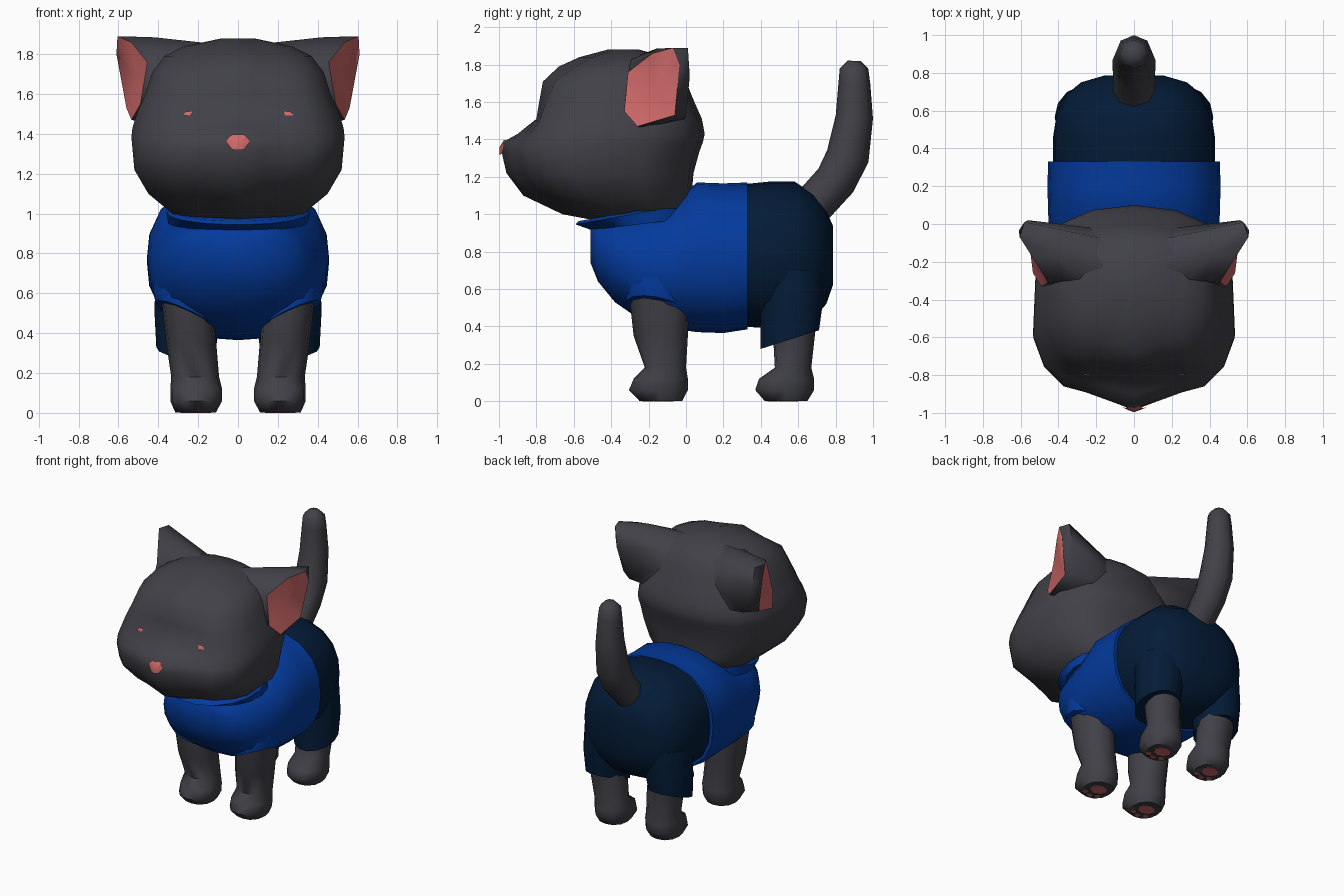
import bpy, bmesh, math
from mathutils import Vector
from mathutils.bvhtree import BVHTree

if "Cube" in bpy.data.objects:
    bpy.data.objects.remove(bpy.data.objects["Cube"])


def material(name, r, g, b):
    m = bpy.data.materials.new(name)
    m.diffuse_color = (r, g, b, 1)
    m.use_nodes = True
    m.node_tree.nodes["Principled BSDF"].inputs["Base Color"].default_value = m.diffuse_color
    return m


FUR = material("grey fur", 0.052, 0.052, 0.064)
BLUE = material("blue shirt", 0.001, 0.042, 0.335)
NAVY = material("navy trousers", 0.001, 0.011, 0.038)
PINK = material("pink skin", 0.62, 0.14, 0.14)


def finish(name, bm, mats, mirror=False, angle=40, fix=True):
    if fix:
        bmesh.ops.recalc_face_normals(bm, faces=bm.faces)
    me = bpy.data.meshes.new(name)
    bm.to_mesh(me)
    bm.free()
    for m in mats:
        me.materials.append(m)
    for p in me.polygons:
        p.use_smooth = True
    me.set_sharp_from_angle(angle=math.radians(angle))
    ob = bpy.data.objects.new(name, me)
    bpy.context.collection.objects.link(ob)
    if mirror:
        ob.modifiers.new("Mirror", 'MIRROR')
    return ob


def loft(name, rings, mat, mirror=False, angle=40):
    """Skin a list of equal-length point rings and cap both ends."""
    bm = bmesh.new()
    vs = [[bm.verts.new(p) for p in r] for r in rings]
    n = len(rings[0])
    for a, b in zip(vs, vs[1:]):
        for i in range(n):
            j = (i + 1) % n
            bm.faces.new((a[i], a[j], b[j], b[i]))
    bm.faces.new(vs[0])
    bm.faces.new(vs[-1])
    return finish(name, bm, [mat], mirror, angle)


def oval(n=12, power=2.0):
    """Unit superellipse points."""
    out = []
    for i in range(n):
        c, s = math.cos(2 * math.pi * i / n), math.sin(2 * math.pi * i / n)
        k = (abs(c) ** power + abs(s) ** power) ** (-1 / power)
        out.append((c * k, s * k))
    return out


# Head: horizontal rings (z, front at centre, front at cheek, back, half width)
def head_ring(z, yc, yf, yb, w):
    L = lambda a, b, t: a + (b - a) * t
    half = [(0, yc), (.24 * w, L(yc, yf, .38)), (.48 * w, L(yc, yf, .75)),
            (.70 * w, yf), (.90 * w, yf + .2 * w), (w, yf + .47 * w),
            (.97 * w, L(yf, yb, .68)), (.76 * w, yb - .2 * w), (.42 * w, yb - .05 * w), (0, yb)]
    return [(x, y, z) for x, y in half] + [(-x, y, z) for x, y in half[-2:0:-1]]


HEAD = [(.97, -.50, -.42, -.02, .27), (1.0, -.66, -.52, .02, .33), (1.1, -.87, -.74, .03, .45),
        (1.22, -.96, -.84, .04, .52), (1.33, -.985, -.86, .07, .53), (1.385, -.98, -.84, .09, .535),
        (1.43, -.90, -.81, .10, .53), (1.51, -.80, -.78, .085, .505), (1.6, -.785, -.75, .045, .465),
        (1.71, -.765, -.70, .0, .43), (1.79, -.68, -.59, -.04, .37),
        (1.84, -.57, -.50, -.10, .27), (1.88, -.42, -.37, -.25, .08)]
head = loft("head", [head_ring(*r) for r in HEAD], FUR, angle=60)
tree = BVHTree.FromPolygons([v.co for v in head.data.vertices],
                            [p.vertices[:] for p in head.data.polygons])


# Nose and eyes: thin fans laid onto the face
def face_patch(name, cx, cz, outline, mirror, lift):
    bm = bmesh.new()

    def put(x, z):
        hit = tree.ray_cast(Vector((x, -3, z)), Vector((0, 1, 0)))[0]
        return bm.verts.new(hit + Vector((0, -lift, 0)))
    c = put(cx, cz)
    ring = [put(cx + x, cz + z) for x, z in outline]
    for i, v in enumerate(ring):
        bm.faces.new((c, v, ring[(i + 1) % len(ring)]))
    finish(name, bm, [PINK], mirror, fix=False)


face_patch("nose", 0, 1.36, [(.062, .003), (.045, .026), (.03, .036), (0, .036), (-.03, .036), (-.045, .026),
                             (-.062, .003), (-.03, -.038), (0, -.042), (.03, -.038)], False, .014)
face_patch("eye", .25, 1.503, [(.031, -.009), (.012, .010), (-.027, .012), (-.012, -.010)], True, .009)

# Ears: loft from the rim into the head, with a pink dished inner face
RIM = [(.455, -.31, 1.76), (.535, -.18, 1.86), (.605, -.07, 1.89), (.61, -.035, 1.80),
       (.56, -.06, 1.53), (.535, -.26, 1.47), (.49, -.33, 1.55)]
MID = [(.37, -.30, 1.79), (.42, -.16, 1.885), (.58, .01, 1.89), (.56, .02, 1.74),
       (.47, .0, 1.52), (.47, -.22, 1.46), (.43, -.33, 1.56)]
BASE = [(.2, -.38, 1.79), (.1, -.25, 1.85), (.15, -.08, 1.79), (.22, -.02, 1.66),
        (.28, -.01, 1.5), (.3, -.2, 1.42), (.3, -.32, 1.56)]
bm = bmesh.new()
rings = [[bm.verts.new(p) for p in r] for r in (BASE, MID, RIM)]
for a, b in zip(rings, rings[1:]):
    for i in range(7):
        j = (i + 1) % 7
        bm.faces.new((a[i], a[j], b[j], b[i]))
bm.faces.new(rings[0])
dish = bm.verts.new((.51, -.17, 1.68))
for i in range(7):
    bm.faces.new((rings[2][i], rings[2][(i + 1) % 7], dish)).material_index = 1
finish("ear", bm, [FUR, PINK], True, angle=65)


# Torso clothes: upright sections along y (y, bottom, top, half width)
def sections(rows, n=20, power=2.4):
    return [[(x * w, y, (a + b) / 2 + z * (b - a) / 2) for x, z in oval(n, power)]
            for y, a, b, w in rows]


loft("shirt", sections([(-.51, .74, .93, .15), (-.47, .64, .96, .27), (-.38, .53, .99, .35),
                        (-.25, .44, 1.01, .41), (-.08, .39, 1.06, .445), (.06, .37, 1.17, .455),
                        (.2, .365, 1.165, .458), (.33, .385, 1.17, .455)]), BLUE)
loft("trousers", sections([(.30, .40, 1.16, .43), (.45, .39, 1.175, .43), (.58, .39, 1.175, .41),
                           (.68, .44, 1.11, .365), (.75, .52, 1.02, .28), (.785, .62, .94, .16)]), NAVY)


# Collar, sleeves and trouser legs: tilted rings (centre, radii, z slopes)
def tilted(cx, cy, cz, rx, ry, sx=0, sy=0, n=14):
    return [(cx + x * rx, cy + y * ry, cz + x * rx * sx + y * ry * sy) for x, y in oval(n)]


loft("collar", [tilted(0, -.22, .95, .35, .29, 0, .12, 18),
                tilted(0, -.26, 1.005, .36, .335, 0, .18, 18),
                tilted(0, -.26, 1.02, .34, .32, 0, .18, 18)], BLUE)
loft("sleeve", [tilted(.24, -.14, .82, .17, .20),
                tilted(.262, -.15, .62, .165, .18),
                tilted(.265, -.152, .49, .15, .172, .45, -.2)], BLUE, True)
loft("trouser_leg", [tilted(.23, .56, .70, .18, .18),
                     tilted(.25, .565, .52, .17, .17),
                     tilted(.26, .555, .33, .15, .16, 0, .32)], NAVY, True)


# Legs with paws: (z, y front, y back, x inner, x outer)
def leg(name, rows):
    loft(name, [[((c + d) / 2 + x * (d - c) / 2, (a + b) / 2 + y * (b - a) / 2, z)
                 for x, y in oval(12, 2.4)] for z, a, b, c, d in rows], FUR, True, 60)


leg("front_leg", [(.003, -.25, -.02, .11, .315), (.06, -.305, .01, .08, .34),
                  (.12, -.28, .01, .08, .34), (.18, -.22, .0, .095, .335),
                  (.35, -.28, .01, .11, .36), (.62, -.31, .02, .13, .39)])
leg("back_leg", [(.003, .42, .65, .11, .315), (.06, .37, .685, .08, .34),
                 (.12, .39, .685, .08, .34), (.18, .475, .67, .095, .335),
                 (.36, .465, .69, .11, .36), (.5, .45, .69, .13, .38)])

# Paw pads: one large and three toes under each paw
for part, y in (("front", -.12), ("back", .55)):
    for k, (dx, dy, r) in enumerate([(0, 0, .062), (-.055, -.075, .022), (0, -.095, .022), (.055, -.075, .022)]):
        loft(f"{part}_paw_pad_{k + 1}", [tilted(.212 + dx, y + dy, z, r, r * .85, n=8)
                                         for z in (0, .005)], PINK, True)

# Tail: round rings across a curved path (y, z, radius)
PATH = [(.62, .98, .10), (.70, 1.07, .11), (.80, 1.18, .112), (.865, 1.31, .115),
        (.90, 1.52, .10), (.90, 1.70, .085), (.898, 1.78, .076), (.90, 1.82, .035)]
tail = []
for i, (y, z, r) in enumerate(PATH):
    p, q = PATH[max(i - 1, 0)], PATH[min(i + 1, len(PATH) - 1)]
    t = Vector((0, q[0] - p[0], q[1] - p[1])).normalized()
    side = Vector((0, t.z, -t.y))
    tail.append([Vector((0, y, z)) + Vector((u * r, 0, 0)) + side * v * r for u, v in oval(8)])
loft("tail", tail, FUR, angle=60)
